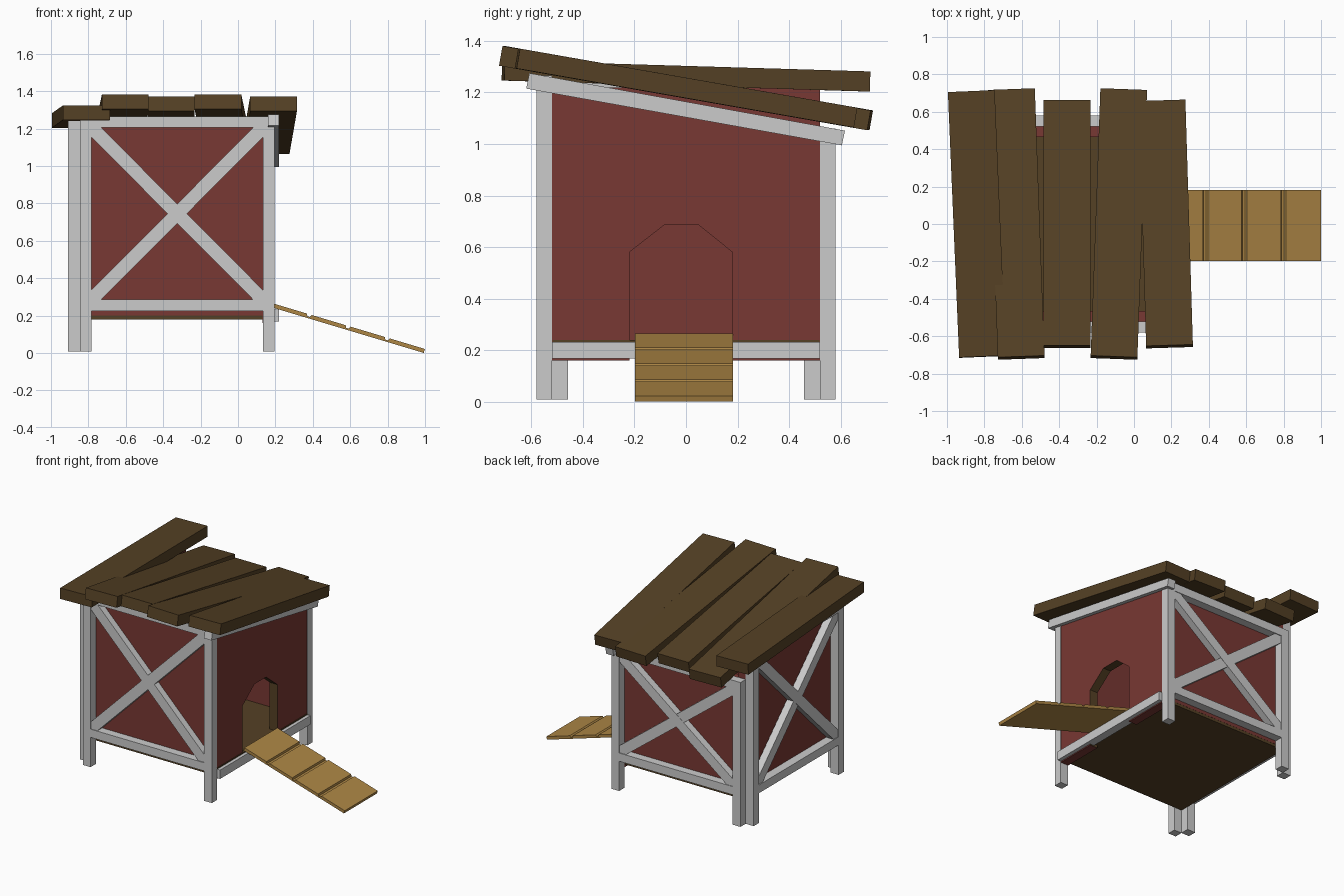
import bpy, bmesh, math
from mathutils import Matrix, Vector

if "Cube" in bpy.data.objects:
    bpy.data.objects.remove(bpy.data.objects["Cube"])


def mat(name, rgb):
    m = bpy.data.materials.new(name)
    m.diffuse_color = (*rgb, 1)
    m.use_nodes = True
    m.node_tree.nodes["Principled BSDF"].inputs["Base Color"].default_value = m.diffuse_color
    return m


RED = mat("barn_red", (0.19, 0.04, 0.033))
DARK = mat("dark_wood", (0.09, 0.052, 0.018))
TAN = mat("light_wood", (0.42, 0.24, 0.06))


def finish(name, bm, mats=()):
    bmesh.ops.recalc_face_normals(bm, faces=bm.faces[:])
    me = bpy.data.meshes.new(name)
    bm.to_mesh(me)
    bm.free()
    ob = bpy.data.objects.new(name, me)
    bpy.context.collection.objects.link(ob)
    for m in mats:
        me.materials.append(m)
    return ob


def prism(name, pts, axis, a, b, *mats):
    """Flat outline (u, z) extruded along axis 'x' or 'y' from a to b."""
    bm = bmesh.new()
    d = Vector((b - a, 0, 0) if axis == 'x' else (0, b - a, 0))
    vs = [bm.verts.new((a, u, z) if axis == 'x' else (u, a, z)) for u, z in pts]
    f = bm.faces.new(vs)
    r = bmesh.ops.extrude_face_region(bm, geom=[f])
    bmesh.ops.translate(bm, vec=d, verts=[v for v in r['geom'] if isinstance(v, bmesh.types.BMVert)])
    if f.is_valid and len(f.link_loops if hasattr(f, 'link_loops') else f.edges) and \
            all(len(e.link_faces) < 2 for e in f.edges):
        bm.faces.remove(f)
    # close the starting side if the extrusion left it open
    if any(len(e.link_faces) == 1 for e in bm.edges):
        bmesh.ops.holes_fill(bm, edges=[e for e in bm.edges if len(e.link_faces) == 1])
    return finish(name, bm, mats)


def rect(u0, u1, z0, z1):
    return [(u0, z0), (u1, z0), (u1, z1), (u0, z1)]


def frame(side, axis, a, b, u0, u1, top, w=0.062):
    """Two legs, two rails and a cross brace for one wall."""
    i0, i1, z0, z1, k = u0 + w, u1 - w, 0.285, top - 0.06, 0.052
    prism(side + "_leg_a", rect(u0, i0, 0.008, top), axis, a, b)
    prism(side + "_leg_b", rect(i1, u1, 0.008, top), axis, a, b)
    prism(side + "_bottom_rail", rect(i0, i1, 0.225, z0), axis, a, b)
    prism(side + "_top_rail", rect(i0, i1, z1, top), axis, a, b)
    up = [(i0, z0), (i0 + k, z0), (i1, z1 - k), (i1, z1), (i1 - k, z1), (i0, z0 + k)]
    down = [(i0 + i1 - u, z) for u, z in up]
    prism(side + "_brace_up", up, axis, a + 0.004, b - 0.004)
    prism(side + "_brace_down", down, axis, a + 0.006, b - 0.006)


# timber frames
frame("front", 'y', -0.58, -0.52, -0.845, 0.195, 1.265)
frame("back", 'y', 0.52, 0.58, -0.845, 0.195, 1.06)
frame("left", 'x', -0.91, -0.845, -0.52, 0.52, 1.25)

# walls
prism("front_wall", rect(-0.845, 0.192, 0.2, 1.25), 'y', -0.52, -0.465, RED)
prism("back_wall", rect(-0.845, 0.192, 0.2, 1.05), 'y', 0.465, 0.52, RED)
prism("left_wall", rect(-0.845 + 0.325, 0.52, 0.2, 1.22), 'x', -0.845, -0.785, RED)

# door wall with an open doorway and wooden jambs
door = [(-0.22, 0.16), (-0.22, 0.58), (-0.085, 0.685), (0.05, 0.685), (0.18, 0.58), (0.18, 0.16)]
wall = prism("door_wall", [(-0.52, 0.16)] + door + [(0.52, 0.16), (0.52, 1.04), (-0.52, 1.23)],
             'x', 0.13, 0.192, RED, DARK)
for p in wall.data.polygons:
    c = p.center
    if abs(p.normal.x) < 0.5 and -0.23 < c.y < 0.19 and 0.2 < c.z < 0.7:
        p.material_index = 1

# rails on the door side
prism("door_top_rail", [(-0.62, 1.215), (0.605, 0.995), (0.617, 1.052), (-0.608, 1.275)], 'x', 0.16, 0.22)
prism("door_base_rail", rect(-0.52, 0.52, 0.168, 0.232), 'x', 0.16, 0.22)

# floor
prism("floor", rect(-0.845, 0.196, 0.18, 0.24), 'y', -0.519, 0.519, DARK)

# roof planks: centre x at front and back, half length, mid height, slope
planks = [(-0.81, -0.87, 0.71, 1.264, 0.03),
          (-0.603, -0.655, 0.715, 1.217, 0.175),
          (-0.358, -0.358, 0.655, 1.217, 0.175),
          (-0.107, -0.055, 0.715, 1.217, 0.175),
          (0.19, 0.15, 0.655, 1.217, 0.175)]
for n, (xf, xb, h, z, s) in enumerate(planks):
    bm = bmesh.new()
    tilt = math.atan(s)
    bmesh.ops.create_cube(bm, size=1, matrix=Matrix.Diagonal((0.25, 2 * h / math.cos(tilt), 0.078, 1)))
    m = (Matrix.Translation(((xf + xb) / 2, 0, z))
         @ Matrix.Rotation(math.atan2(xf - xb, 2 * h), 4, 'Z')
         @ Matrix.Rotation(-tilt, 4, 'X'))
    bm.transform(m)
    finish("roof_plank_%d" % (n + 1), bm, [DARK])

# ramp with three grooves across the top
length, th = 0.845, 0.022
prof = [(0, -th), (length, -th), (length, 0)]
for g in (0.635, 0.417, 0.2):
    prof += [(g + 0.014, 0), (g + 0.007, -0.013), (g - 0.007, -0.013), (g - 0.014, 0)]
prof.append((0, 0))
ang = math.atan2(0.243, 0.81)
ca, sa = math.cos(ang), math.sin(ang)
prism("ramp", [(0.19 + u * ca + v * sa, 0.264 - u * sa + v * ca) for u, v in prof], 'y', -0.198, 0.182, TAN)
